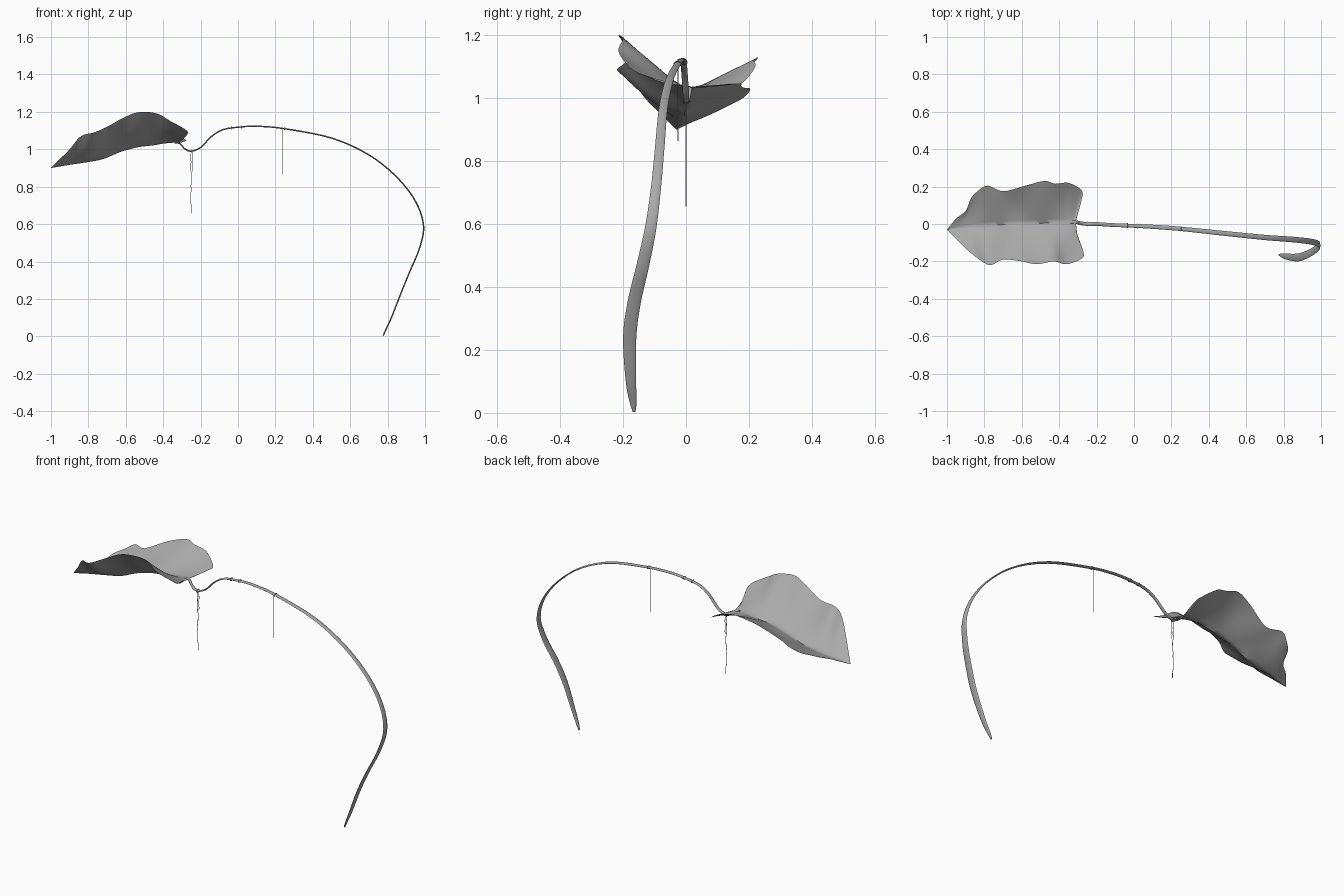
import bpy
import bmesh
import math
import random
from mathutils import Vector

random.seed(4)
default_cube = bpy.data.objects.get("Cube")
if default_cube:
    bpy.data.objects.remove(default_cube)


def make_material(name, rgb):
    mat = bpy.data.materials.new(name)
    mat.use_nodes = True
    mat.diffuse_color = (*rgb, 1)
    mat.node_tree.nodes["Principled BSDF"].inputs["Base Color"].default_value = (*rgb, 1)
    return mat


GREY = make_material("plain grey", (0.4, 0.4, 0.4))


def smooth_path(points, steps):
    """Catmull-Rom curve through points of any dimension."""
    pts = [Vector(p) for p in points]
    pts = [pts[0] * 2 - pts[1]] + pts + [pts[-1] * 2 - pts[-2]]
    out = []
    for a, b, c, d in zip(pts, pts[1:], pts[2:], pts[3:]):
        for k in range(steps):
            t = k / steps
            out.append(b + (c - a) * (t / 2) + (a * 2 - b * 5 + c * 4 - d) * (t * t / 2)
                       + (b * 3 - a - c * 3 + d) * (t ** 3 / 2))
    return out + [pts[-2]]


def finish(name, bm):
    mesh = bpy.data.meshes.new(name)
    bm.to_mesh(mesh)
    bm.free()
    mesh.materials.append(GREY)
    obj = bpy.data.objects.new(name, mesh)
    bpy.context.collection.objects.link(obj)
    bpy.ops.object.select_all(action="DESELECT")
    obj.select_set(True)
    bpy.context.view_layer.objects.active = obj
    bpy.ops.object.shade_smooth_by_angle(angle=math.radians(60))
    return obj


def sweep(name, path, widths, thickness, across, sides=8, closed=False):
    """Sweep an oval section, wide along 'across', down a path."""
    bm = bmesh.new()
    rings = []
    n = len(path)
    for i, p in enumerate(path):
        if closed:
            tangent = path[(i + 1) % n] - path[i - 1]
        else:
            tangent = path[min(i + 1, n - 1)] - path[max(i - 1, 0)]
        normal = tangent.cross(across).normalized()
        side = normal.cross(tangent).normalized()
        ring = []
        for k in range(sides):
            a = math.tau * k / sides
            offset = side * (math.cos(a) * widths[i]) + normal * (math.sin(a) * thickness)
            ring.append(bm.verts.new(p + offset / 2))
        rings.append(ring)
    following = rings[1:] + rings[:1] if closed else rings[1:]
    for r, s in zip(rings, following):
        for k in range(sides):
            j = (k + 1) % sides
            bm.faces.new((r[k], r[j], s[j], s[k]))
    if not closed:
        bm.faces.new(rings[0])
        bm.faces.new(rings[-1])
    bmesh.ops.recalc_face_normals(bm, faces=bm.faces)
    return finish(name, bm)


# Leaf: a folded blade, each half ruled from the midrib to a wavy margin
midrib = [(-1, -.03, .9), (-.97, -.027, .905), (-.93, -.022, .912), (-.88, -.017, .92),
          (-.8, -.01, .932), (-.72, -.005, .948), (-.63, 0, .985), (-.54, .002, 1.01),
          (-.46, .005, 1.02), (-.4, .008, 1.03), (-.35, .01, 1.035), (-.33, .01, 1.035),
          (-.32, .01, 1.035), (-.31, .01, 1.035)]
left_margin = [(-1, -.03, .9), (-.95, .03, .93), (-.9, .07, .95), (-.87, .14, .98),
               (-.83, .18, 1), (-.78, .205, 1.03), (-.7, .175, 1.04), (-.58, .205, 1.1),
               (-.48, .23, 1.13), (-.42, .215, 1.12), (-.35, .22, 1.1), (-.28, .18, 1.05),
               (-.28, .13, 1.045), (-.31, .02, 1.037)]
right_margin = [(-1, -.03, .9), (-.95, -.08, .95), (-.9, -.13, 1), (-.84, -.18, 1.07),
                (-.77, -.22, 1.09), (-.7, -.19, 1.12), (-.6, -.2, 1.175), (-.52, -.215, 1.2),
                (-.43, -.2, 1.19), (-.36, -.215, 1.15), (-.28, -.185, 1.105),
                (-.27, -.15, 1.08), (-.3, -.07, 1.055), (-.31, 0, 1.036)]

leaf = bmesh.new()
spine = smooth_path(midrib, 4)
spine_verts = [leaf.verts.new(p) for p in spine]
COLUMNS = 10
for margin, sign in ((left_margin, 1), (right_margin, -1)):
    edge = smooth_path(margin, 4)
    rows = []
    for i, (m, e) in enumerate(zip(spine, edge)):
        row = [spine_verts[i]]
        for k in range(1, COLUMNS + 1):
            t = k / COLUMNS
            p = m.lerp(e, t)
            belly = math.sin(math.pi * t) * (e - m).length
            p.z += belly * (0.03 * math.sin(p.x * 24 + sign) - 0.02)
            row.append(leaf.verts.new(p))
        rows.append(row)
    for r, s in zip(rows, rows[1:]):
        for k in range(COLUMNS):
            quad = (r[k], s[k], s[k + 1], r[k + 1])
            leaf.faces.new(quad if sign < 0 else quad[::-1])
bmesh.ops.remove_doubles(leaf, verts=leaf.verts, dist=0.0005)
bmesh.ops.recalc_face_normals(leaf, faces=leaf.faces)
leaf.normal_update()
if sum(f.normal.z for f in leaf.faces) < 0:
    bmesh.ops.reverse_faces(leaf, faces=leaf.faces)
finish("leaf_blade", leaf)

# Stem: flattened stalk; each point holds x, y, z and width
stalk = [(-.34, .01, 1.035, .014), (-.31, .01, 1.03, .018), (-.285, .004, 1.003, .02),
         (-.25, 0, .99, .02), (-.2, 0, 1.01, .02), (-.14, -.004, 1.07, .02),
         (-.08, -.007, 1.105, .02), (0, -.01, 1.118, .02), (.1, -.015, 1.123, .022),
         (.25, -.026, 1.11, .023), (.5, -.052, 1.06, .026), (.7, -.072, .97, .028),
         (.85, -.083, .85, .03), (.95, -.095, .72, .032), (.992, -.112, .59, .036),
         (.97, -.137, .47, .04), (.92, -.165, .35, .042), (.875, -.179, .24, .042),
         (.82, -.175, .1, .033), (.79, -.168, .035, .022), (.777, -.165, .004, .009)]
samples = smooth_path(stalk, 5)
stem_path = [Vector(s[:3]) for s in samples]
sweep("stem", stem_path, [s[3] for s in samples], 0.008, Vector((0, 1, 0)), 10)


# Thread loops tied round the stem
def tie(name, x):
    i = min(range(len(stem_path) // 2), key=lambda j: abs(stem_path[j].x - x))
    along = (stem_path[i + 1] - stem_path[i - 1]).normalized()
    up = along.cross(Vector((0, -1, 0)))
    loop = []
    for k in range(16):
        a = math.tau * k / 16
        loop.append(stem_path[i] + Vector((0, 0.0125 * math.cos(a), 0))
                    + up * (0.007 * math.sin(a)))
    sweep(name, loop, [0.004] * 16, 0.003, along, 6, closed=True)


for number, x in enumerate((-.25, -.03, .02, .24)):
    tie(f"thread_tie_{number + 1}", x)


# Hanging threads
def hang(name, x, y, top, bottom, wiggle):
    count = 18
    path = []
    for k in range(count + 1):
        sway = random.uniform(-wiggle, wiggle) if k else 0
        path.append(Vector((x + sway, y, top + (bottom - top) * k / count)))
    sweep(name, path, [0.003] * len(path), 0.003, Vector((0, 1, 0)), 6)


hang("long_thread", -.25, 0, .99, .656, .004)
hang("short_thread", -.243, 0, .99, .88, .002)
hang("straight_thread", .24, -.025, 1.11, .865, 0)
